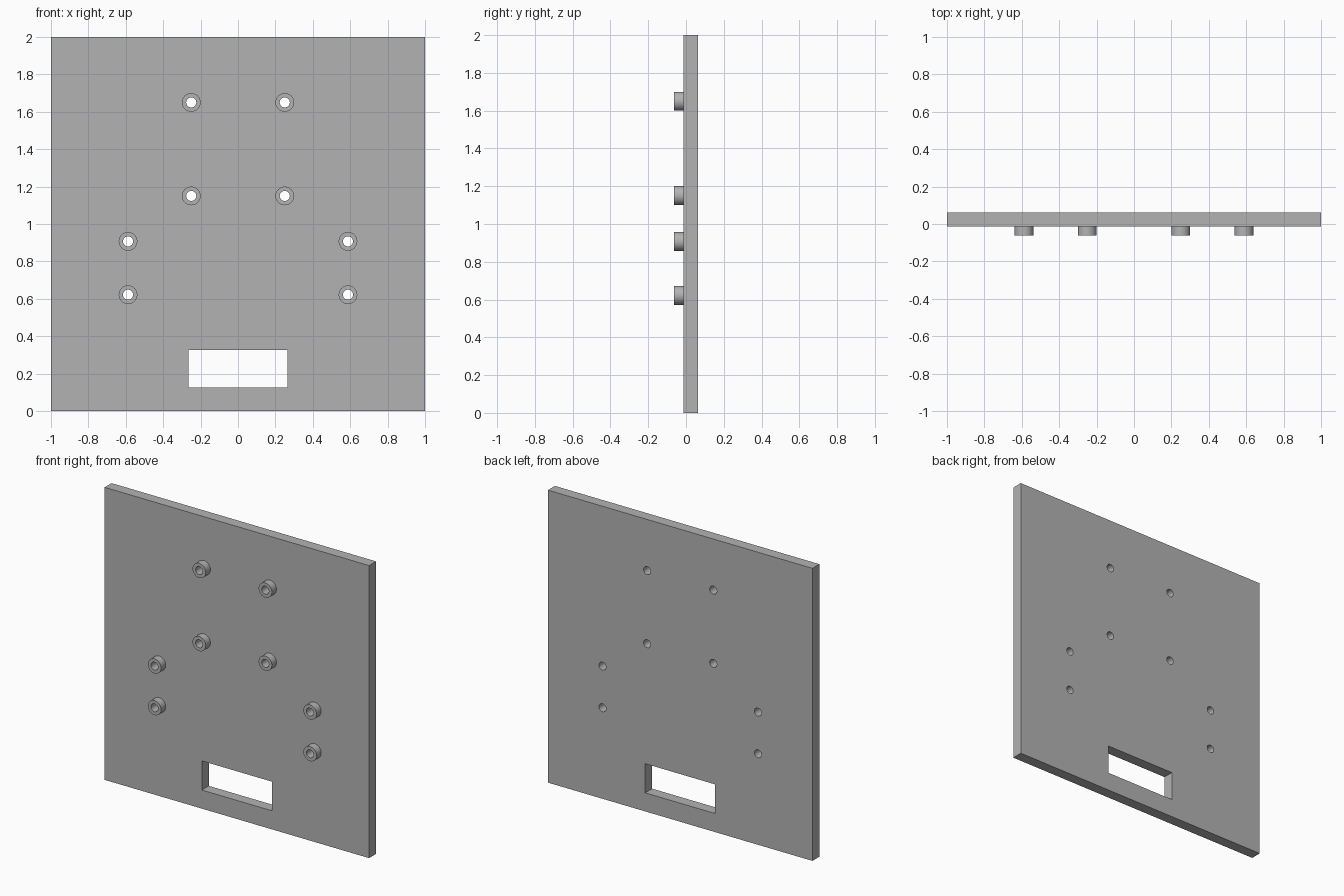
import bpy, bmesh
from math import cos, sin, tau, pi, radians
from mathutils import Matrix

if "Cube" in bpy.data.objects:
    bpy.data.objects.remove(bpy.data.objects["Cube"])

GREY = (0.45, 0.45, 0.45, 1)
grey = bpy.data.materials.new("plain grey")
grey.use_nodes = True
grey.diffuse_color = GREY
grey.node_tree.nodes["Principled BSDF"].inputs["Base Color"].default_value = GREY

SEGMENTS = 32
OUTER, BORE = 0.05, 0.027
PLATE_FRONT, PLATE_BACK, BOSS_FRONT = -0.0125, 0.0625, -0.0625


def rectangle(x0, x1, z0, z1):
    return [(x0, z0), (x1, z0), (x1, z1), (x0, z1)]


def circle(cx, cz, r):
    angles = [tau * i / SEGMENTS for i in range(SEGMENTS)]
    return [(cx + r * cos(a), cz + r * sin(a)) for a in angles]


def extruded(name, outlines, y0, y1):
    """Solid from nested outlines in the XZ plane; inner outlines become holes."""
    curve = bpy.data.curves.new(name + " profile", "CURVE")
    curve.dimensions = "2D"
    curve.fill_mode = "BOTH"
    curve.extrude = (y1 - y0) / 2
    for points in outlines:
        spline = curve.splines.new("POLY")
        spline.points.add(len(points) - 1)
        for p, (x, z) in zip(spline.points, points):
            p.co = (x, z, 0, 1)
        spline.use_cyclic_u = True
    temp = bpy.data.objects.new(name + " profile", curve)
    bpy.context.collection.objects.link(temp)
    bpy.context.view_layer.update()
    graph = bpy.context.evaluated_depsgraph_get()
    mesh = bpy.data.meshes.new_from_object(temp.evaluated_get(graph))
    bpy.data.objects.remove(temp)
    bpy.data.curves.remove(curve)

    # Stand the profile upright and weld caps to walls
    mesh.transform(Matrix.Translation((0, (y0 + y1) / 2, 0)) @ Matrix.Rotation(pi / 2, 4, "X"))
    bm = bmesh.new()
    bm.from_mesh(mesh)
    bmesh.ops.remove_doubles(bm, verts=bm.verts, dist=1e-5)
    bmesh.ops.recalc_face_normals(bm, faces=bm.faces)
    bm.to_mesh(mesh)
    bm.free()
    mesh.name = name
    mesh.materials.clear()
    mesh.materials.append(grey)

    obj = bpy.data.objects.new(name, mesh)
    bpy.context.collection.objects.link(obj)
    bpy.ops.object.select_all(action="DESELECT")
    obj.select_set(True)
    bpy.context.view_layer.objects.active = obj
    bpy.ops.object.shade_smooth_by_angle(angle=radians(30))
    return obj


# Mounting positions, mirrored left and right
half = [(0.25, 1.65), (0.25, 1.15), (0.588, 0.907), (0.588, 0.622)]
mounts = [(side * x, z) for side in (1, -1) for x, z in half]

# Plate with the slot and the screw holes
plate_outlines = [rectangle(-1, 1, 0, 2), rectangle(-0.265, 0.265, 0.127, 0.326)]
plate_outlines += [circle(x, z, BORE) for x, z in mounts]
extruded("mounting_plate", plate_outlines, PLATE_FRONT, PLATE_BACK)

# Hollow standoffs on the front
for i, (x, z) in enumerate(mounts):
    rings = [circle(x, z, OUTER), circle(x, z, BORE)]
    extruded(f"standoff_{i + 1}", rings, BOSS_FRONT, PLATE_FRONT)
